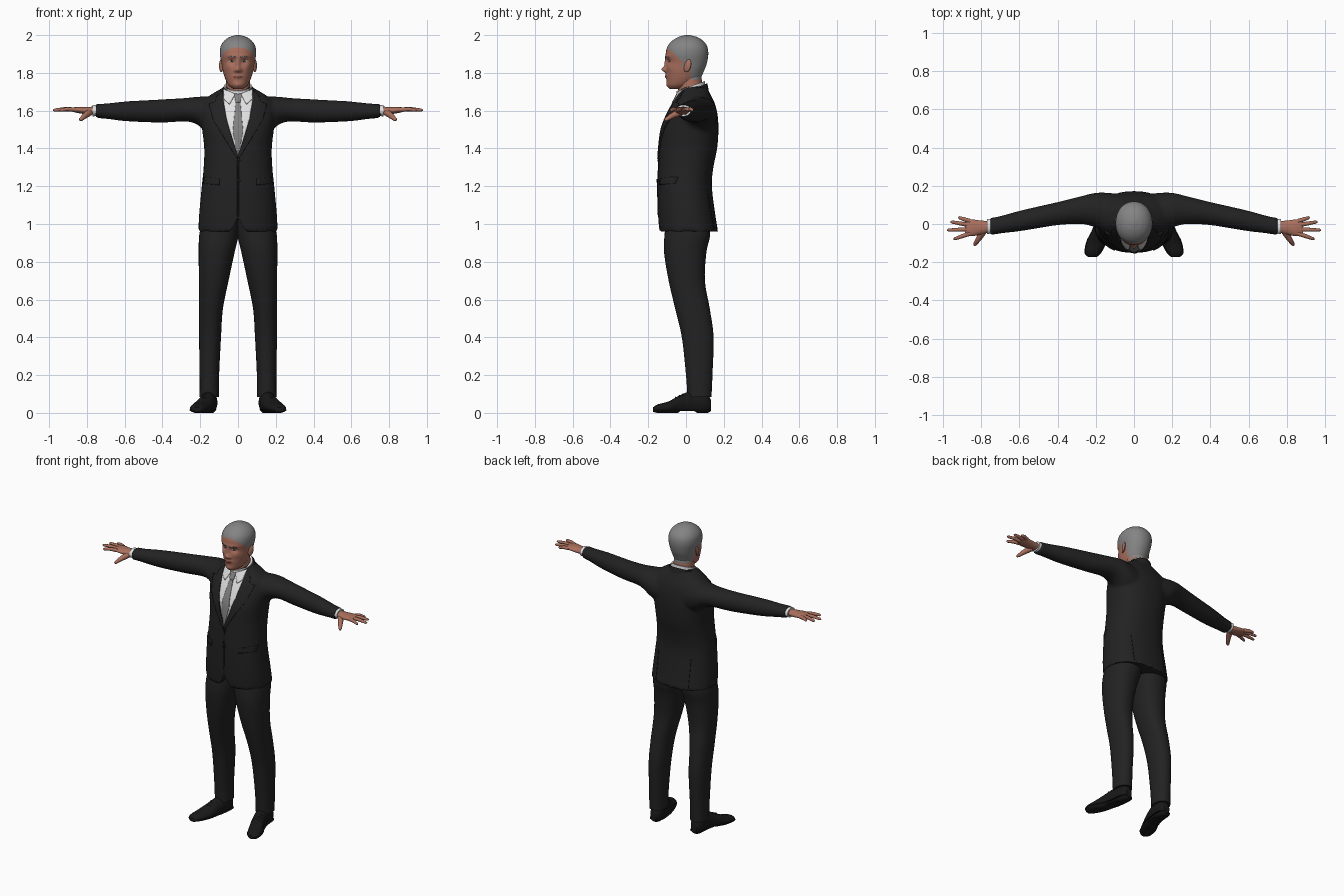
import bpy, bmesh, math
from mathutils import Vector
from mathutils.bvhtree import BVHTree

cube = bpy.data.objects.get("Cube")
if cube:
    bpy.data.objects.remove(cube)


def material(name, r, g, b):
    m = bpy.data.materials.new(name)
    m.use_nodes = True
    m.diffuse_color = (r, g, b, 1)
    shader = next(n for n in m.node_tree.nodes if n.type == 'BSDF_PRINCIPLED')
    shader.inputs["Base Color"].default_value = (r, g, b, 1)
    shader.inputs["Roughness"].default_value = 0.7
    return m


suit = material("suit cloth", .016, .016, .016)
leather = material("black leather", .009, .009, .009)
white = material("white cotton", .75, .75, .75)
silk = material("grey silk", .22, .22, .22)
grey = material("grey hair", .23, .23, .23)
skin = material("skin", .40, .16, .11)
lip = material("lips", .26, .085, .065)
iris = material("dark eye", .03, .02, .015)


def finish(name, bm, mats, mirror=False, angle=45):
    """Turn a bmesh into a smooth shaded object."""
    me = bpy.data.meshes.new(name)
    bm.to_mesh(me)
    bm.free()
    for m in mats:
        me.materials.append(m)
    me.shade_smooth()
    me.set_sharp_from_angle(angle=math.radians(angle))
    ob = bpy.data.objects.new(name, me)
    bpy.context.collection.objects.link(ob)
    if mirror:
        ob.modifiers.new("Mirror", 'MIRROR')
    return ob


def skin_rings(bm, rings):
    """Bridge rings of coordinates and cap both ends."""
    rows = [[bm.verts.new(c) for c in ring] for ring in rings]
    n = len(rows[0])
    faces = [bm.faces.new((a[i], a[(i + 1) % n], b[(i + 1) % n], b[i]))
             for a, b in zip(rows, rows[1:]) for i in range(n)]
    faces += [bm.faces.new(rows[0]), bm.faces.new(rows[-1])]
    bmesh.ops.recalc_face_normals(bm, faces=faces)


def loft(bm, sections, axis, n=40, steps=5, power=2.0, side=1):
    """Sections: position on the axis, then low and high limits on the other two."""
    pts = [Vector(s) for s in sections]
    pts = [pts[0]] + pts + [pts[-1]]
    dense = []
    for p, q, r, s in zip(pts, pts[1:], pts[2:], pts[3:]):
        for k in range(steps):
            t = k / steps
            dense.append((2*q + (r-p)*t + (2*p-5*q+4*r-s)*t*t + (3*q-p-3*r+s)*t**3) / 2)
    dense.append(pts[-1])
    rings = []
    for pos, a0, a1, b0, b1 in dense:
        ring = []
        for i in range(n):
            c, s = math.cos(math.tau * i / n), math.sin(math.tau * i / n)
            a = (a0 + a1) / 2 + (a1 - a0) / 2 * math.copysign(abs(c) ** (2 / power), c)
            b = (b0 + b1) / 2 + (b1 - b0) / 2 * math.copysign(abs(s) ** (2 / power), s)
            x, y, z = {'x': (pos, a, b), 'y': (a, pos, b), 'z': (a, b, pos)}[axis]
            ring.append((x * side, y, z))
        rings.append(ring)
    skin_rings(bm, rings)


def tube(bm, points, radii, n=12):
    pts = [Vector(p) for p in points]
    rings = []
    for i, (p, r) in enumerate(zip(pts, radii)):
        d = pts[min(i + 1, len(pts) - 1)] - pts[max(i - 1, 0)]
        q = d.to_track_quat('Z', 'Y')
        rings.append([p + q @ Vector((r * math.cos(math.tau * k / n),
                                      r * math.sin(math.tau * k / n), 0)) for k in range(n)])
    skin_rings(bm, rings)


def surface(ob):
    me = ob.data
    return BVHTree.FromPolygons([v.co for v in me.vertices], [p.vertices for p in me.polygons])


def plate(name, outline, tree, mat, lift=.003, mirror=True, facing=-1, cell=.012):
    """Thin plate with an x-z outline, laid on the front or back of a surface."""
    bm = bmesh.new()
    bm.faces.new([bm.verts.new((x, 0, z)) for x, z in outline])
    bmesh.ops.triangulate(bm, faces=bm.faces[:])
    for k, no in ((0, (1, 0, 0)), (1, (0, 0, 1))):
        lo, hi = min(p[k] for p in outline), max(p[k] for p in outline)
        for i in range(1, int((hi - lo) / cell) + 1):
            bmesh.ops.bisect_plane(bm, geom=bm.verts[:] + bm.edges[:] + bm.faces[:],
                                   plane_co=Vector(no) * (lo + i * cell), plane_no=no)
    for v in bm.verts:
        hit = tree.ray_cast(Vector((v.co.x, facing, v.co.z)), Vector((0, -facing, 0)))[0]
        v.co.y = (hit or tree.find_nearest(v.co)[0]).y + facing * lift
    bm.normal_update()
    if sum(f.normal.y for f in bm.faces) * facing < 0:
        bmesh.ops.reverse_faces(bm, faces=bm.faces[:])
    ob = finish(name, bm, [mat], mirror)
    solid = ob.modifiers.new("Solidify", 'SOLIDIFY')
    solid.thickness = min(lift + .002, .009)
    return ob


def oval(x, z, rx, rz, n=16):
    return [(x + rx * math.cos(math.tau * i / n), z + rz * math.sin(math.tau * i / n))
            for i in range(n)]


# Jacket: body and sleeves fused into one smooth shell
bm = bmesh.new()
body = [(.96, .21, -.142, .17), (1.05, .206, -.148, .155), (1.2, .192, -.151, .137),
        (1.3, .182, -.147, .145), (1.4, .179, -.141, .165), (1.5, .19, -.13, .172),
        (1.58, .2, -.1, .167), (1.64, .192, -.068, .152), (1.68, .15, -.046, .132),
        (1.715, .092, -.03, .115), (1.73, .07, -.01, .105)]
loft(bm, [(z, -w, w, f, b) for z, w, f, b in body], 'z', power=2.3)
sleeve = [(.1, -.04, .16, 1.46, 1.67), (.17, -.03, .165, 1.49, 1.675), (.22, -.012, .16, 1.528, 1.673),
          (.28, 0, .145, 1.543, 1.667), (.4, -.006, .115, 1.537, 1.66),
          (.58, -.035, .074, 1.543, 1.65), (.7, -.05, .042, 1.557, 1.638),
          (.755, -.06, .032, 1.562, 1.636)]
for s in (1, -1):
    loft(bm, sleeve, 'x', side=s)
draft = finish("jacket_draft", bm, [suit])
remesh = draft.modifiers.new("Remesh", 'REMESH')
remesh.mode, remesh.voxel_size = 'VOXEL', .01
relax = draft.modifiers.new("Smooth", 'SMOOTH')
relax.iterations = 4
bpy.context.view_layer.update()
bm = bmesh.new()
bm.from_object(draft, bpy.context.evaluated_depsgraph_get())
bpy.data.objects.remove(draft)
for v in bm.verts:  # rounded cutaway at the front hem
    if v.co.y < 0 and v.co.z < 1.05:
        v.co.z = max(v.co.z, .96 + .08 * max(0, 1 - abs(v.co.x) / .05) ** 1.5)
jacket = finish("jacket", bm, [suit])
cloth = surface(jacket)

# Shirt front, tie, lapels and other plates on the jacket
plate("shirt_front", [(-.085, 1.7), (.085, 1.7), (.06, 1.55), (0, 1.36), (-.06, 1.55)],
      cloth, white, .002, False)
plate("tie_blade", [(-.012, 1.65), (.012, 1.65), (.028, 1.49), (.004, 1.37), (-.004, 1.37),
                    (-.028, 1.49)], cloth, silk, .006, False)
plate("tie_knot", [(-.02, 1.69), (.02, 1.69), (.013, 1.645), (-.013, 1.645)],
      cloth, silk, .009, False)
plate("collar_wing", [(.014, 1.69), (.078, 1.715), (.074, 1.66), (.045, 1.635)], cloth, white, .008)
plate("lapel", [(.08, 1.712), (.115, 1.675), (.122, 1.645), (.155, 1.638), (.132, 1.55), (.005, 1.345),
                (0, 1.365), (.035, 1.46), (.062, 1.56), (.077, 1.65)], cloth, suit, .008)
plate("front_edge", [(0, 1.04), (.004, 1.04), (.004, 1.36), (0, 1.36)], cloth, leather, .002)
plate("pocket_flap", [(.1, 1.205), (.184, 1.215), (.184, 1.25), (.1, 1.24)], cloth, suit, .005)
plate("side_vent", [(.118, .975), (.122, .975), (.122, 1.16), (.118, 1.16)], cloth, leather, .002,
      facing=1)
for i, z in enumerate((1.34, 1.23)):
    plate(f"button_{i + 1}", oval(.004, z, .009, .009), cloth, leather, .005, False)

# Shirt collar and jacket collar, tilted forwards round the neck
for name, r, low, top, slope, mat in (("shirt_collar", .075, 1.66, 1.73, .35, white),
                                      ("jacket_collar", .088, 1.67, 1.71, .4, suit)):
    bm = bmesh.new()
    loft(bm, [(low, -r - .008, r + .008, .02 - r, .032 + r), (top, -r, r, .025 - r, .025 + r)], 'z')
    for v in bm.verts:
        v.co.z += slope * (v.co.y - .025)
    if mat is suit:
        bmesh.ops.delete(bm, geom=[v for v in bm.verts if v.co.y < 0], context='VERTS')
    finish(name, bm, [mat])

# Trousers
bm = bmesh.new()
loft(bm, [(.085, .1, .203, .008, .135), (.2, .1, .203, 0, .14), (.4, .09, .206, -.022, .146),
          (.55, .08, .206, -.057, .126), (.7, .05, .207, -.092, .1), (.85, .018, .208, -.116, .108),
          (.95, -.004, .204, -.113, .128), (1.06, -.004, .175, -.1, .11)], 'z', power=2.2)
finish("trouser_leg", bm, [suit], True)

# Shoes, soles and laces
shoe = [(.132, .13, .17, .01, .07), (.1, .11, .19, -.005, .11), (.03, .113, .198, -.005, .115),
        (-.03, .125, .215, -.005, .095), (-.09, .145, .245, -.005, .062),
        (-.15, .175, .255, 0, .045), (-.174, .2, .235, .005, .03)]
for name, grow, floor, top in (("shoe", 0, .008, 1), ("shoe_sole", .004, 0, .018)):
    bm = bmesh.new()
    loft(bm, [(y, a - grow, b + grow, c, d) for y, a, b, c, d in shoe], 'y')
    for v in bm.verts:
        low = .01 if -.03 < v.co.y < .045 else floor
        v.co.z = min(max(v.co.z, low), top)
    finish(name, bm, [leather], True)
bm = bmesh.new()
for i in range(3):
    y, x, z = -.015 - i * .02, .168 + i * .006, .1 - i * .009
    tube(bm, [(x - .022, y, z - .008), (x, y, z), (x + .022, y, z - .008)], [.004] * 3, 8)
finish("shoe_laces", bm, [leather], True)

# Cuffs and hands
bm = bmesh.new()
loft(bm, [(.72, -.045, .025, 1.572, 1.63), (.77, -.053, .026, 1.57, 1.631)], 'x')
finish("shirt_cuff", bm, [white], True)
bm = bmesh.new()
loft(bm, [(.75, -.042, .014, 1.578, 1.622), (.8, -.054, .018, 1.58, 1.62),
          (.85, -.064, .024, 1.588, 1.62), (.885, -.058, .022, 1.597, 1.614)], 'x', n=24)
for base, tx, ty in ((.015, .92, .035), (-.006, .962, .012), (-.028, .98, -.032), (-.05, .945, -.08)):
    a, b = Vector((.86, base, 1.605)), Vector((tx, ty, 1.603))
    mid = a.lerp(b, .5) + Vector((0, 0, .004))
    tube(bm, [a, mid, a.lerp(b, .92), b], [.012, .0105, .008, .003])
tube(bm, [(.785, -.03, 1.593), (.812, -.075, 1.572), (.832, -.105, 1.553), (.837, -.113, 1.548)],
     [.02, .015, .01, .004])
finish("hand", bm, [skin], True, 60)


def paint_hair(bm):
    for f in bm.faces:
        _, y, z = f.calc_center_median()
        line = 1.935 - .95 * (y + .1) if y < -.02 else 1.83 if y < .025 else 1.765
        f.material_index = int(z > line)


# Head with sculpted face
bm = bmesh.new()
skull = [(1.715, .025, -.085, -.02), (1.735, .05, -.098, .03), (1.77, .068, -.103, .075),
         (1.81, .08, -.105, .095), (1.85, .087, -.103, .11), (1.9, .096, -.107, .118),
         (1.94, .092, -.098, .112), (1.97, .073, -.073, .09), (1.99, .044, -.04, .058),
         (2.0, .01, -.005, .02)]
loft(bm, [(z, -w, w, f, b) for z, w, f, b in skull], 'z', n=96, steps=8, power=2.1)
bumps = [(0, 1.85, .011, .026, -.011), (0, 1.818, .014, .014, -.023), (.014, 1.812, .009, .008, -.007),
         (.034, 1.862, .019, .012, .011), (.03, 1.887, .03, .009, -.005), (0, 1.78, .025, .011, -.006),
         (0, 1.735, .025, .014, -.006), (.05, 1.83, .02, .018, -.005)]
for v in bm.verts:
    if v.co.y < -.01:
        x, z = abs(v.co.x), v.co.z
        v.co.y += sum(h * math.exp(-((x - cx) / sx) ** 2 - ((z - cz) / sz) ** 2)
                      for cx, cz, sx, sz, h in bumps)
paint_hair(bm)
head = finish("head", bm, [skin, grey], angle=80)
face = surface(head)
plate("mouth", oval(0, 1.781, .025, .006), face, lip, .001, False, cell=.005)
plate("eye_white", oval(.034, 1.862, .013, .005), face, white, .001, cell=.005)
plate("eye_iris", oval(.034, 1.862, .006, .005), face, iris, .002, cell=.005)
plate("eyebrow", [(.014, 1.88), (.04, 1.887), (.058, 1.88), (.04, 1.893), (.014, 1.886)],
      face, grey, .002, cell=.005)

# Neck
bm = bmesh.new()
loft(bm, [(1.65, -.068, .068, -.035, .095), (1.72, -.064, .064, -.042, .088),
          (1.77, -.062, .062, -.045, .083), (1.82, -.06, .06, -.04, .08)], 'z', steps=8)
paint_hair(bm)
finish("neck", bm, [skin, grey])

# Ears
bm = bmesh.new()
bmesh.ops.create_uvsphere(bm, u_segments=20, v_segments=12, radius=1)
for v in bm.verts:
    x, y, z = v.co
    v.co = (.089 + .01 * x + .006 * y, .008 + .019 * y + .006 * z, 1.838 + .034 * z)
finish("ear", bm, [skin], True)
